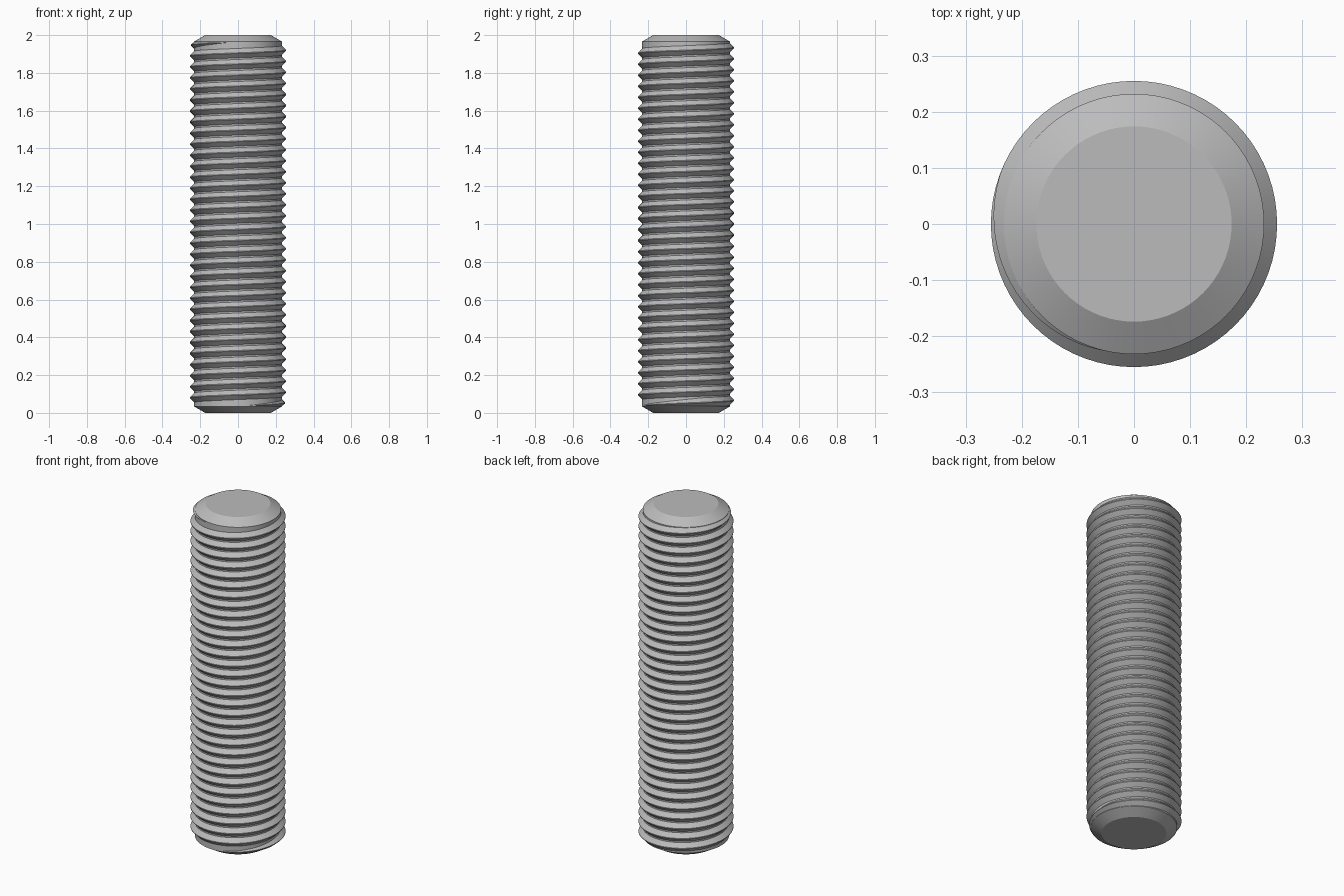
import bpy, bmesh, math

cube = bpy.data.objects.get("Cube")
if cube:
    bpy.data.objects.remove(cube, do_unlink=True)

# Main sizes
CORE_R, CREST_R, TIP_R = 0.232, 0.255, 0.174
LENGTH, CHAMFER = 2.0, 0.034
TURNS, STEPS = 33, 72
START_Z, END_Z = 0.037, 1.963
RUNOUT = math.radians(112)

# Plain grey steel
steel = bpy.data.materials.new("grey steel")
steel.use_nodes = True
grey = (0.5, 0.5, 0.5, 1)
steel.diffuse_color = grey
steel.node_tree.nodes["Principled BSDF"].inputs["Base Color"].default_value = grey


def finish(name, bm):
    bmesh.ops.recalc_face_normals(bm, faces=bm.faces)
    mesh = bpy.data.meshes.new(name)
    bm.to_mesh(mesh)
    bm.free()
    obj = bpy.data.objects.new(name, mesh)
    bpy.context.collection.objects.link(obj)
    mesh.materials.append(steel)
    bpy.ops.object.select_all(action="DESELECT")
    obj.select_set(True)
    bpy.context.view_layer.objects.active = obj
    bpy.ops.object.shade_smooth_by_angle(angle=math.radians(25))
    return obj


def polar(bm, r, angle, z):
    return bm.verts.new((r * math.cos(angle), r * math.sin(angle), z))


def skin(bm, rings, closed_rings=True):
    """Bridge equal rings in order and cap both ends."""
    n = len(rings[0])
    for a, b in zip(rings, rings[1:]):
        for i in range(n):
            j = (i + 1) % n
            bm.faces.new((a[i], a[j], b[j], b[i]))
    bm.faces.new(rings[0])
    bm.faces.new(rings[-1])


# Rod core with a chamfer at each end
bm = bmesh.new()
profile = [(TIP_R, 0), (CORE_R, CHAMFER),
           (CORE_R, LENGTH - CHAMFER), (TIP_R, LENGTH)]
skin(bm, [[polar(bm, r, math.tau * i / STEPS, z) for i in range(STEPS)]
          for r, z in profile])
finish("rod_core", bm)

# Right-handed helical thread that fades into the core at both ends
bm = bmesh.new()
rings = []
total = TURNS * STEPS
sunk = CORE_R - 0.003
for s in range(total + 1):
    turn = math.tau * s / STEPS
    angle = turn - math.pi / 2
    mid = START_Z + (END_Z - START_Z) * s / total
    fade = max(0.01, min(1, turn / RUNOUT, (math.tau * TURNS - turn) / RUNOUT))
    crest = sunk + (CREST_R - sunk) * fade
    ring = []
    for r, dz in ((sunk, -0.028), (crest, -0.002), (crest, 0.002), (sunk, 0.028)):
        z = min(max(mid + dz * fade, CHAMFER), LENGTH - CHAMFER)
        ring.append(polar(bm, r, angle, z))
    rings.append(ring)
skin(bm, rings)
finish("helical_thread", bm)
